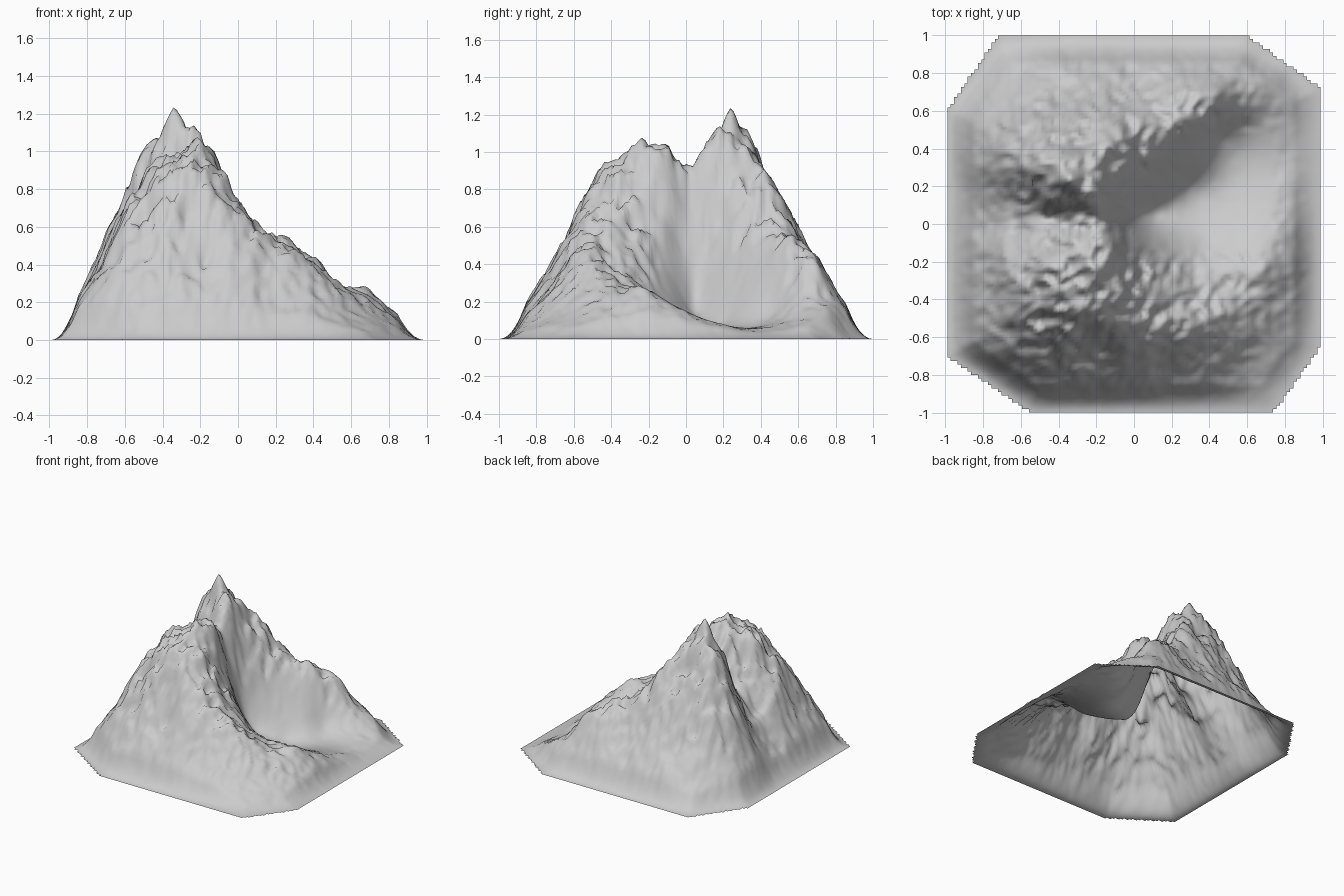
import bpy, math
from mathutils import Vector, noise

if "Cube" in bpy.data.objects:
    bpy.data.objects.remove(bpy.data.objects["Cube"])

# Footprint: a square with four cut corners
OUTLINE = [(-.99, -.70), (-.55, -1), (.74, -1), (.99, -.65),
           (.99, .72), (.60, 1), (-.72, 1), (-.99, .60)]

# Crest lines and valley lines that shape the mountain (x, y, z)
north_ridge = [(-.9, .4, .14), (-.8, .4, .31), (-.7, .38, .54), (-.6, .35, .79), (-.49, .31, 1.02),
               (-.34, .24, 1.15), (-.19, .13, 1.06), (-.16, .02, .87), (-.16, -.1, 1.0),
               (-.21, -.25, 1.04), (-.22, -.49, .87), (-.22, -.57, .64), (-.2, -.67, .45),
               (-.2, -.8, .26)]
east_ridge = [(-.34, .24, 1.15), (-.2, .38, .93), (-.07, .45, .79), (.02, .48, .66), (.14, .5, .57),
              (.28, .55, .53), (.44, .67, .41), (.56, .75, .22), (.75, .8, .1)]
south_ridge = [(-.21, -.25, 1.04), (-.08, -.4, .82), (.1, -.53, .6), (.3, -.53, .48),
               (.5, -.55, .3), (.7, -.6, .14)]
moraine = [(.3, -.4, .4), (.5, -.33, .3), (.69, -.22, .26), (.76, 0, .14), (.8, .2, .07)]
west_spur = [(-.21, -.25, 1.04), (-.45, -.2, .92), (-.62, -.2, .64), (-.8, -.25, .3)]
front_spur = [(-.3, -.38, .92), (-.42, -.5, .76), (-.55, -.55, .58), (-.65, -.62, .39),
              (-.8, -.66, .2)]
valley = [(0, .05, .32), (.1, .06, .15), (.3, .2, .09), (.5, .34, .07), (.78, .36, .05)]
gully = [(-.9, .18, .1), (-.75, .11, .29), (-.55, .05, .56), (-.35, .03, .8)]
slopes = [(.4, -.1, .15), (.72, -.5, .17), (.2, -.72, .28), (.2, -.86, .13), (-.43, .5, .72),
          (-.55, .52, .64), (-.4, .7, .36), (-.4, .85, .18), (0, .7, .36), (0, .85, .18),
          (.3, .85, .17), (-.7, .65, .25), (.88, -.2, .1), (.6, -.77, .1), (.62, .55, .13),
          (.45, .47, .16), (.86, -.5, .08), (-.42, .18, 1.0)]


def resample(line, step=.17):
    pts = []
    for a, b in zip(line, line[1:]):
        a, b = Vector(a), Vector(b)
        n = max(1, round((b - a).length / step))
        pts += [a.lerp(b, i / n) for i in range(n)]
    return pts + [Vector(line[-1])]


def edge_distance(x, y):
    """Signed distance to the outline, positive inside."""
    d = 9
    for (ax, ay), (bx, by) in zip(OUTLINE, OUTLINE[1:] + OUTLINE[:1]):
        ex, ey = bx - ax, by - ay
        d = min(d, (ex * (y - ay) - ey * (x - ax)) / math.hypot(ex, ey))
    return d


# Gather control points, dropping near duplicates
controls = []
border = resample([(x, y, 0) for x, y in OUTLINE + OUTLINE[:1]])
lines = [north_ridge, east_ridge, south_ridge, moraine, west_spur, front_spur, valley, gully]
for p in [q for l in lines for q in resample(l)] + [Vector(s) for s in slopes] + border:
    if all((p - q).xy.length > .045 for q in controls):
        controls.append(p)


def kernel(dx, dy):
    return math.sqrt(dx * dx + dy * dy + .0016)


def solve(A, b):
    n = len(b)
    M = [r + [v] for r, v in zip(A, b)]
    for c in range(n):
        p = max(range(c, n), key=lambda r: abs(M[r][c]))
        M[c], M[p] = M[p], M[c]
        for r in range(c + 1, n):
            f = M[r][c] / M[c][c]
            if f:
                M[r] = [u - f * v for u, v in zip(M[r], M[c])]
    x = [0] * n
    for c in reversed(range(n)):
        x[c] = (M[c][n] - sum(M[c][k] * x[k] for k in range(c + 1, n))) / M[c][c]
    return x


weights = solve([[kernel(p.x - q.x, p.y - q.y) for q in controls] for p in controls],
                [p.z for p in controls])
terms = [(p.x, p.y, w) for p, w in zip(controls, weights)]


def height(x, y):
    h = sum(w * kernel(x - px, y - py) for px, py, w in terms)
    # Rock relief: strong on high ground, faint in the bowl and at the summit
    rock = noise.fractal(Vector((x * 8, y * 8, 3.7)), .8, 2.1, 4)
    crag = .5 - abs(noise.noise(Vector((x * 13, y * 13, 8.1))))
    rough = min(1.1, max(0, h) / .65)
    if -.05 < x < .75 and -.15 < y < .5 and h < .5:
        rough *= .3
    summit = math.hypot(x + .34, y - .24)
    rough *= 1 - math.exp(-(summit / .07) ** 2)
    h += rough * (.055 * rock + .1 * (crag - .3))
    # Sharp summit
    h += .09 * max(0, 1 - summit / .07)
    # Flattening skirt along the border
    return max(0, h) * min(1, max(0, edge_distance(x, y)) / .14)


# Mountain surface: a fine open grid, trimmed cell by cell to the footprint
N = 110
index, verts, faces = {}, [], []


def vertex(i, j):
    if (i, j) not in index:
        x, y = -.99 + 1.98 * i / N, -1 + 2 * j / N
        index[i, j] = len(verts)
        verts.append((x, y, height(x, y)))
    return index[i, j]


for i in range(N):
    for j in range(N):
        if edge_distance(-.99 + 1.98 * (i + .5) / N, -1 + 2 * (j + .5) / N) > 0:
            faces.append([vertex(i, j), vertex(i + 1, j), vertex(i + 1, j + 1), vertex(i, j + 1)])

mesh = bpy.data.meshes.new("mountain")
mesh.from_pydata(verts, [], faces)
mesh.shade_smooth()
mountain = bpy.data.objects.new("mountain", mesh)
bpy.context.collection.objects.link(mountain)
